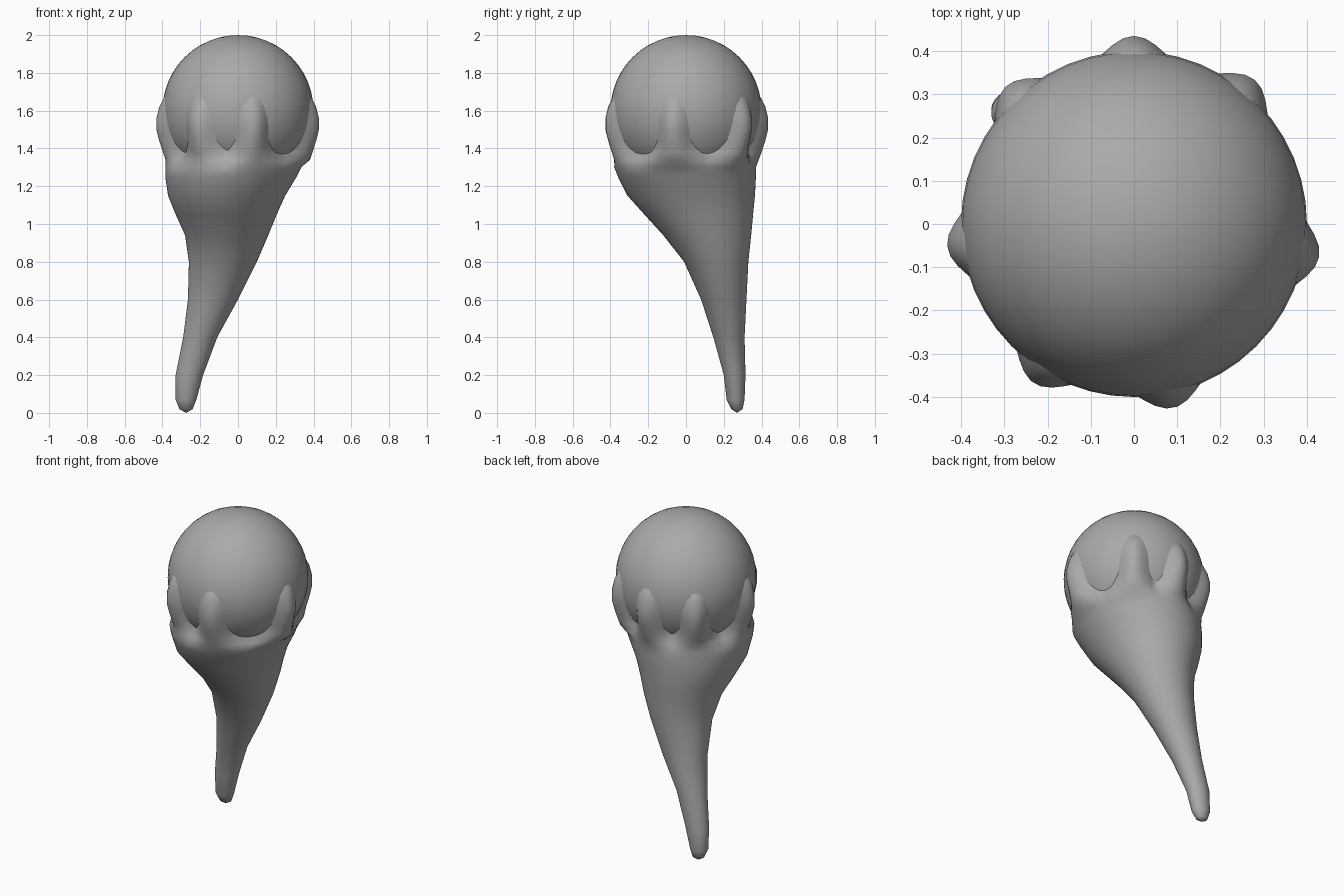
import bpy, bmesh, math

old = bpy.data.objects.get("Cube")
if old:
    bpy.data.objects.remove(old, do_unlink=True)

grey = bpy.data.materials.new("mid grey")
grey.use_nodes = True
colour = (0.4, 0.4, 0.4, 1)
grey.diffuse_color = colour
grey.node_tree.nodes["Principled BSDF"].inputs["Base Color"].default_value = colour

# Stem sections: height, x min, x max, y min, y max
STEM = [
    (0.02, -0.31, -0.24, 0.24, 0.30), (0.07, -0.33, -0.22, 0.215, 0.31),
    (0.20, -0.33, -0.185, 0.20, 0.315), (0.40, -0.29, -0.11, 0.145, 0.31),
    (0.60, -0.265, 0.0, 0.08, 0.32), (0.80, -0.26, 0.10, -0.01, 0.33),
    (0.94, -0.28, 0.16, -0.12, 0.345), (1.05, -0.33, 0.205, -0.22, 0.355),
    (1.15, -0.37, 0.25, -0.31, 0.365), (1.25, -0.385, 0.31, -0.36, 0.37),
    (1.30, -0.385, 0.335, -0.38, 0.37)]
# Claw rows: height, finger radius, gap radius, finger half width in degrees
CLAWS = [
    (1.34, 0.385, 0.34, 24), (1.38, 0.40, 0.315, 19), (1.44, 0.42, 0.33, 15),
    (1.50, 0.435, 0.355, 13), (1.56, 0.435, 0.37, 12), (1.62, 0.42, 0.37, 11),
    (1.67, 0.395, 0.36, 11), (1.70, 0.36, 0.35, 11)]
FINGERS = [90, 50, -10, -78, -122, 187, 133]
SEGMENTS = 108


def finger_weight(degrees, width):
    gaps = [abs((degrees - f + 180) % 360 - 180) for f in FINGERS]
    return math.exp(-(min(gaps) / width) ** 2)


def ring(bm, point):
    return [bm.verts.new(point(math.tau * i / SEGMENTS)) for i in range(SEGMENTS)]


def stem_point(row):
    z, x0, x1, y0, y1 = row
    return lambda a: ((x0 + x1 + (x1 - x0) * math.cos(a)) / 2,
                      (y0 + y1 + (y1 - y0) * math.sin(a)) / 2, z)


def claw_point(row):
    z, outer, inner, width = row

    def point(a):
        r = inner + (outer - inner) * finger_weight(math.degrees(a), width)
        return (r * math.cos(a), r * math.sin(a), z)
    return point


def finish(obj):
    obj.data.materials.append(grey)
    for p in obj.data.polygons:
        p.use_smooth = True


# Tapered stem that opens into a ring of seven gripping fingers
bm = bmesh.new()
rings = [ring(bm, stem_point(r)) for r in STEM] + [ring(bm, claw_point(r)) for r in CLAWS]
for low, high in zip(rings, rings[1:]):
    for i in range(SEGMENTS):
        j = (i + 1) % SEGMENTS
        bm.faces.new((low[i], low[j], high[j], high[i]))
tip = bm.verts.new((-0.275, 0.27, 0))
for i in range(SEGMENTS):
    bm.faces.new((tip, rings[0][(i + 1) % SEGMENTS], rings[0][i]))
bmesh.ops.recalc_face_normals(bm, faces=bm.faces)
mesh = bpy.data.meshes.new("clawed_stem")
bm.to_mesh(mesh)
bm.free()
stem = bpy.data.objects.new("clawed_stem", mesh)
bpy.context.collection.objects.link(stem)
finish(stem)

# Ball held by the fingers
bpy.ops.mesh.primitive_uv_sphere_add(segments=48, ring_count=24, radius=0.4, location=(0, 0, 1.6))
ball = bpy.context.object
ball.name = "ball"
finish(ball)
